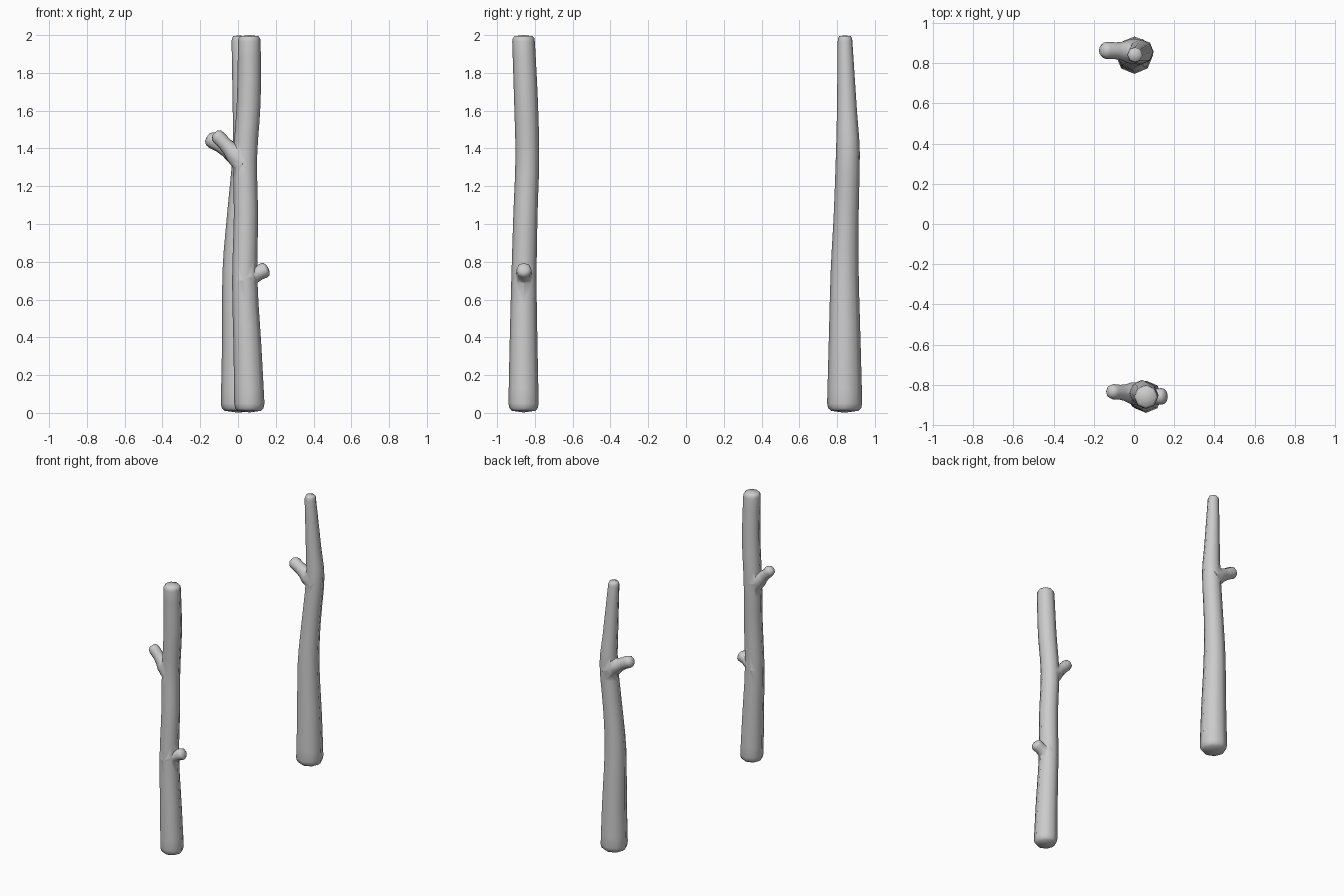
import bpy, bmesh, math
from mathutils import Vector

if "Cube" in bpy.data.objects:
    bpy.data.objects.remove(bpy.data.objects["Cube"])

SIDES = 8


def spline(keys, steps):
    """Catmull-Rom through (x, y, z, radius) keys."""
    k = [Vector(p) for p in keys]
    out = []
    for i in range(len(k) - 1):
        a, b, c, d = k[max(i - 1, 0)], k[i], k[i + 1], k[min(i + 2, len(k) - 1)]
        for s in range(steps):
            t = s / steps
            out.append(0.5 * (2 * b + (c - a) * t + (2 * a - 5 * b + 4 * c - d) * t * t
                              + (3 * b - a - 3 * c + d) * t ** 3))
    return out + [k[-1]]


def tube(name, keys, steps=3):
    """Tube with octagonal rings and slightly domed ends."""
    rings = spline(keys, steps)
    axis = (rings[-1].xyz - rings[0].xyz).normalized()
    if axis.z > 0.95:
        axis = Vector((0, 0, 1))
    rot = axis.to_track_quat('Z', 'Y')
    bm = bmesh.new()
    loops = []
    for r in rings:
        loops.append([bm.verts.new(r.xyz + rot @ Vector((
            r.w * math.cos(2 * math.pi * i / SIDES),
            r.w * math.sin(2 * math.pi * i / SIDES), 0))) for i in range(SIDES)])
    for a, b in zip(loops, loops[1:]):
        for i in range(SIDES):
            j = (i + 1) % SIDES
            bm.faces.new((a[i], a[j], b[j], b[i]))
    for loop, r, sign in ((loops[0], rings[0], -1), (loops[-1], rings[-1], 1)):
        tip = bm.verts.new(r.xyz + axis * sign * r.w * 0.14)
        for i in range(SIDES):
            bm.faces.new((loop[i], loop[(i + 1) % SIDES], tip))
    bmesh.ops.recalc_face_normals(bm, faces=bm.faces)
    me = bpy.data.meshes.new(name)
    bm.to_mesh(me)
    bm.free()
    ob = bpy.data.objects.new(name, me)
    bpy.context.collection.objects.link(ob)
    return ob


def trunk(name, keys):
    """Trunk with rounded rims at both ends."""
    (x0, y0, _, r0), (x1, y1, _, r1) = keys[0], keys[-1]
    pts = spline(keys, 3)
    low = [(x0, y0, 0.011, r0 * 0.78), (x0, y0, 0.025, r0 * 0.94)]
    high = [(x1, y1, 1.983, r1 * 0.95), (x1, y1, 1.994, r1 * 0.8)]
    return tube(name, low + [tuple(p) for p in pts] + high, 1)


def branch(name, start, end, r):
    """Stub that flares into the trunk and has a rounded tip."""
    a, b = Vector(start), Vector(end)
    prof = [(0, 1.5), (0.3, 1.4), (0.48, 1.08), (0.65, 0.97), (0.85, 1), (0.93, 0.9), (0.99, 0.55)]
    return tube(name, [(*a.lerp(b, t), r * s) for t, s in prof], 1)


def merge(post, stubs):
    """Union the stubs into the post and shade it smooth."""
    bpy.context.view_layer.objects.active = post
    for s in stubs:
        m = post.modifiers.new("join_branch", 'BOOLEAN')
        m.operation, m.solver, m.object = 'UNION', 'EXACT', s
        bpy.ops.object.modifier_apply(modifier=m.name)
        bpy.data.objects.remove(s)
    bpy.ops.object.select_all(action='DESELECT')
    post.select_set(True)
    bpy.ops.object.shade_smooth_by_angle(angle=math.radians(60))


# Front post: two stubs
front = trunk("front_post", [
    (0.06, -0.86, 0.05, 0.08), (0.05, -0.86, 0.35, 0.074), (0.036, -0.858, 0.7, 0.067),
    (0.042, -0.85, 1.05, 0.064), (0.038, -0.84, 1.35, 0.063), (0.057, -0.847, 1.65, 0.063),
    (0.06, -0.86, 1.965, 0.06)])
merge(front, [
    branch("front_upper_stub", (0.03, -0.845, 1.32), (-0.125, -0.833, 1.482), 0.038),
    branch("front_lower_stub", (0.02, -0.858, 0.70), (0.16, -0.858, 0.765), 0.041)])

# Back post: one stub
back = trunk("back_post", [
    (0.002, 0.84, 0.05, 0.093), (0.0, 0.84, 0.35, 0.085), (-0.008, 0.84, 0.75, 0.074),
    (0.008, 0.848, 1.05, 0.066), (0.035, 0.857, 1.38, 0.063), (0.025, 0.852, 1.6, 0.053),
    (0.005, 0.842, 1.965, 0.039)])
merge(back, [branch("back_stub", (0.04, 0.857, 1.345), (-0.165, 0.865, 1.46), 0.043)])
